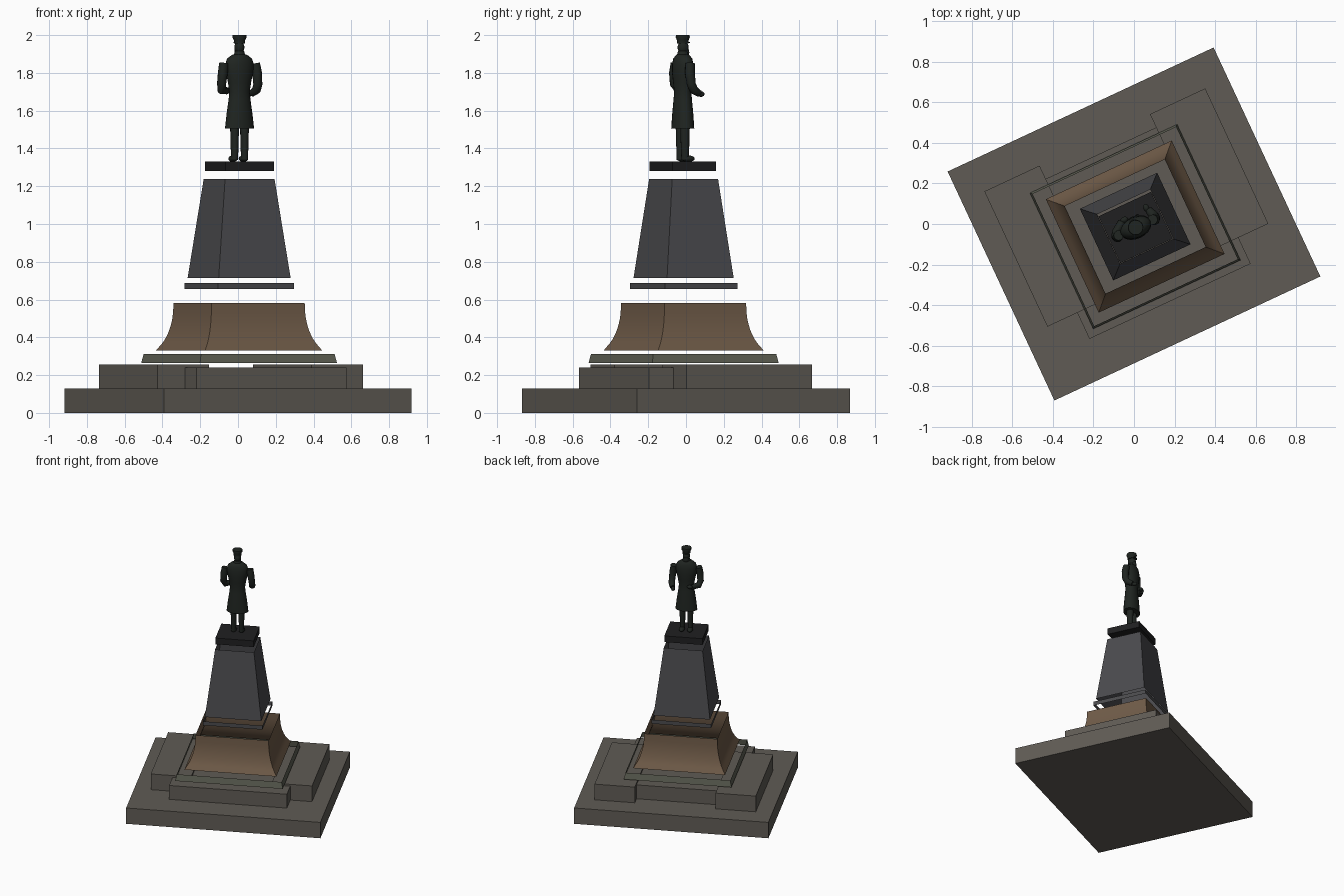
import bpy, bmesh, math
from mathutils import Vector, Matrix

if "Cube" in bpy.data.objects:
    bpy.data.objects.remove(bpy.data.objects["Cube"])

TURN = math.radians(25)      # whole monument is turned on its axis
CV = -0.014                  # pedestal offset in depth
SV = -0.019                  # statue offset in depth


def material(name, rgb):
    m = bpy.data.materials.new(name)
    m.diffuse_color = (*rgb, 1)
    m.use_nodes = True
    m.node_tree.nodes["Principled BSDF"].inputs["Base Color"].default_value = m.diffuse_color
    return m


STONE = material("grey_stone", (0.115, 0.105, 0.09))
TRIM = material("green_stone", (0.115, 0.12, 0.09))
BROWN = material("brown_stone", (0.16, 0.105, 0.065))
DARK = material("dark_stone", (0.07, 0.07, 0.076))
BLACK = material("black_stone", (0.014, 0.014, 0.015))
BRONZE = material("dark_bronze", (0.014, 0.018, 0.015))


def finish(name, bm, mat, smooth=False):
    bmesh.ops.recalc_face_normals(bm, faces=bm.faces)
    me = bpy.data.meshes.new(name)
    bm.to_mesh(me)
    bm.free()
    ob = bpy.data.objects.new(name, me)
    bpy.context.collection.objects.link(ob)
    me.materials.append(mat)
    ob.rotation_euler.z = TURN
    if smooth:
        bpy.ops.object.select_all(action='DESELECT')
        ob.select_set(True)
        bpy.context.view_layer.objects.active = ob
        bpy.ops.object.shade_smooth_by_angle(angle=math.radians(40))
    return ob


def loft(name, rings, mat, caps=True, smooth=False):
    """Skin a list of rings, each a list of points."""
    bm = bmesh.new()
    vs = [[bm.verts.new(p) for p in r] for r in rings]
    n = len(rings[0])
    for a, b in zip(vs, vs[1:]):
        for i in range(n):
            j = (i + 1) % n
            bm.faces.new((a[i], a[j], b[j], b[i]))
    if caps:
        bm.faces.new(vs[0][::-1])
        bm.faces.new(vs[-1])
    return finish(name, bm, mat, smooth)


def rect(hu, hv, z, cv=CV):
    return [(-hu, cv - hv, z), (hu, cv - hv, z), (hu, cv + hv, z), (-hu, cv + hv, z)]


def block(name, u0, u1, v0, v1, z0, z1, mat):
    ring = lambda z: [(u0, v0, z), (u1, v0, z), (u1, v1, z), (u0, v1, z)]
    return loft(name, [ring(z0), ring(z1)], mat)


def oval(cu, cv, hu, hv, z, n=20):
    return [(cu + hu * math.cos(2 * math.pi * i / n),
             SV + cv + hv * math.sin(2 * math.pi * i / n), z) for i in range(n)]


def tube(name, path, radii, mat, n=12):
    """Round limb along a path."""
    pts = [Vector(p) + Vector((0, SV, 0)) for p in path]
    rings = []
    for i, p in enumerate(pts):
        d = pts[min(i + 1, len(pts) - 1)] - pts[max(i - 1, 0)]
        d.normalize()
        a = d.cross(Vector((1, 0, 0))).normalized()
        b = d.cross(a)
        rings.append([p + radii[i] * (a * math.cos(2 * math.pi * k / n) + b * math.sin(2 * math.pi * k / n))
                      for k in range(n)])
    return loft(name, rings, mat, smooth=True)


def ball(name, c, r, mat):
    bm = bmesh.new()
    bmesh.ops.create_uvsphere(bm, u_segments=16, v_segments=10, radius=1,
                              matrix=Matrix.Translation((c[0], c[1] + SV, c[2])) @ Matrix.Diagonal((*r, 1)))
    return finish(name, bm, mat, True)


# Stepped base: bottom step, two side blocks and a lower middle block
block("bottom_step", -0.7225, 0.7225, -0.622, 0.622, 0, 0.128, STONE)
block("middle_step", -0.438, 0.438, -0.42, 0.385, 0.128, 0.24, STONE)
for side, u0, u1 in (("left", -0.6, -0.3), ("right", 0.3, 0.6)):
    block(side + "_step_block", u0, u1, -0.278, 0.457, 0.128, 0.255, STONE)

# Pedestal: open bands with gaps between them
loft("lower_band", [rect(0.4, 0.369, 0.263), rect(0.39, 0.359, 0.313)], TRIM, caps=False)
flare = [(0, .33), (.012, .349), (.024, .367), (.035, .388), (.044, .41), (.053, .438),
         (.06, .468), (.065, .498), (.068, .53), (.07, .583)]
loft("flared_pedestal", [rect(0.342 - o, 0.308 - o, z) for o, z in flare], BROWN, caps=False, smooth=True)
loft("upper_band", [rect(0.2215, 0.211, 0.655), rect(0.2215, 0.211, 0.687)], DARK, caps=False)
loft("tapered_plinth", [rect(0.21, 0.1945, 0.715), rect(0.1445, 0.134, 1.238)], DARK, caps=False)
loft("statue_slab", [rect(0.1425, 0.127, 1.28, SV), rect(0.1425, 0.127, 1.33, SV)], BLACK)

# Legs and shoes
for side, s in (("left", -1), ("right", 1)):
    u = 0.029 * s
    loft(side + "_leg", [oval(u, 0, .018, .02, 1.34, 12), oval(u, 0, .021, .024, 1.44, 12),
                         oval(u, 0, .023, .026, 1.52, 12)], BRONZE, smooth=True)
    ball(side + "_shoe", (u * 1.05, 0.017, 1.346), (.021, .038, .017), BRONZE)

# Long coat
coat = [(.081, .056, 1.505), (.072, .052, 1.58), (.06, .046, 1.66), (.056, .043, 1.70), (.064, .048, 1.75),
        (.075, .052, 1.80), (.08, .05, 1.845), (.07, .045, 1.875), (.045, .036, 1.893), (.026, .027, 1.90)]
loft("coat", [oval(0, 0, *c) for c in coat], BRONZE, smooth=True)

# Arms: right hand held forward, left hand across the body
tube("right_arm", [(.092, 0, 1.85), (.1, -.005, 1.80), (.107, 0, 1.74), (.106, .015, 1.71), (.095, .05, 1.692)],
     [.025, .026, .024, .024, .019], BRONZE)
tube("left_arm", [(-.092, 0, 1.85), (-.1, -.005, 1.80), (-.105, 0, 1.74), (-.095, .018, 1.71), (-.05, .055, 1.705)],
     [.025, .026, .024, .024, .019], BRONZE)
ball("right_hand", (.088, .065, 1.688), (.015, .02, .015), BRONZE)
ball("left_hand", (-.035, .058, 1.708), (.02, .015, .014), BRONZE)

# Head, beard, collar and peaked cap
loft("collar", [oval(0, 0, .036, .034, 1.88), oval(0, 0, .024, .026, 1.915)], BRONZE, smooth=True)
ball("head", (0, .002, 1.935), (.026, .03, .036), BRONZE)
ball("beard", (0, .02, 1.908), (.02, .016, .026), BRONZE)
loft("cap", [oval(0, 0, .029, .03, 1.955), oval(0, 0, .03, .031, 1.973), oval(0, 0, .038, .038, 1.988),
             oval(0, 0, .036, .036, 2.0)], BRONZE, smooth=True)
loft("cap_peak", [oval(0, .018, .026, .024, 1.957), oval(0, .014, .027, .024, 1.964)], BRONZE, smooth=True)
